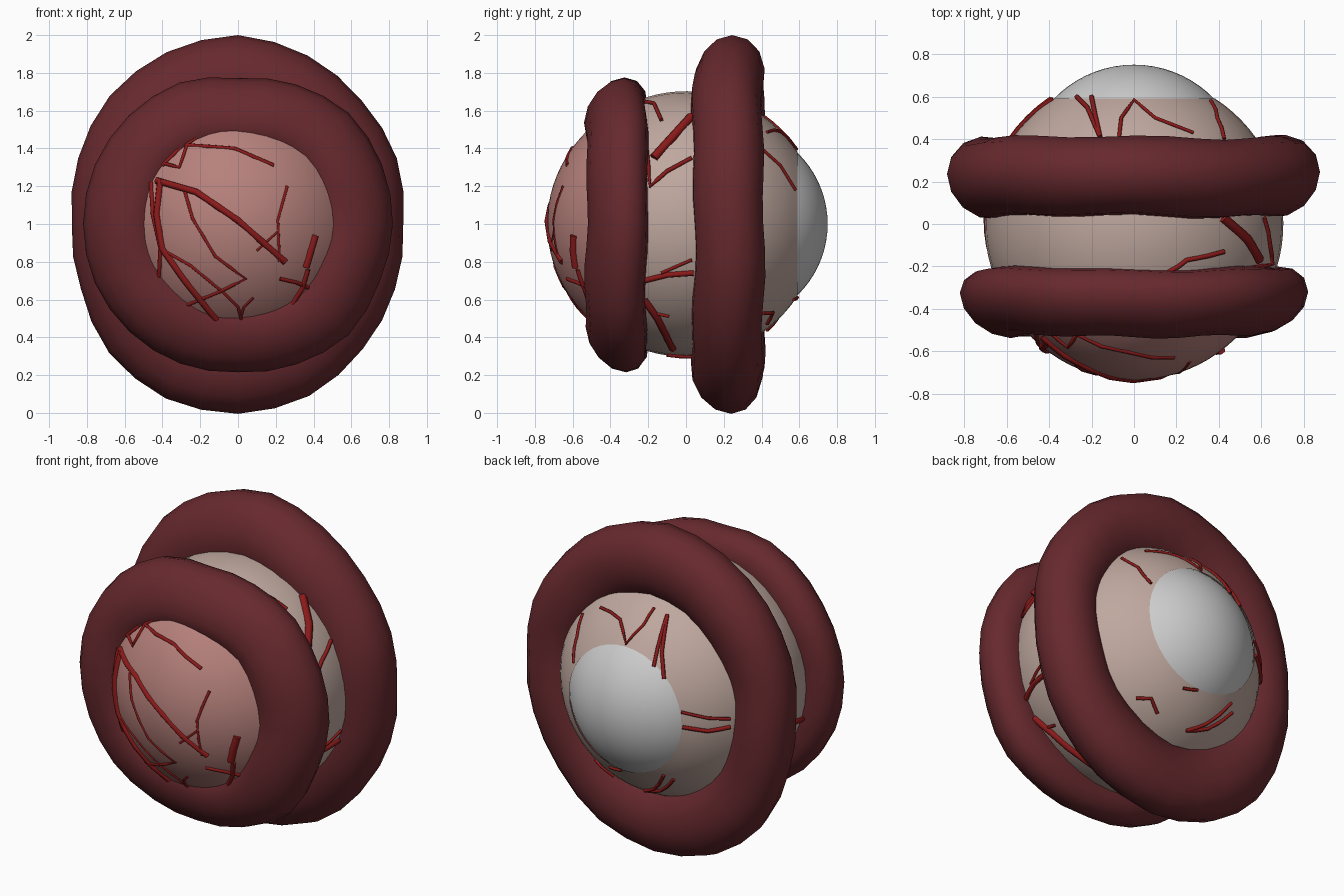
import bpy, bmesh, math
from mathutils import Vector

if "Cube" in bpy.data.objects:
    bpy.data.objects.remove(bpy.data.objects["Cube"])

C = Vector((0, 0, 1))   # eye centre
R = 0.703               # eye radius


def material(name, rgb):
    m = bpy.data.materials.new(name)
    m.diffuse_color = (*rgb, 1)
    m.use_nodes = True
    m.node_tree.nodes["Principled BSDF"].inputs["Base Color"].default_value = m.diffuse_color
    return m


SCLERA = material("sclera", (0.52, 0.39, 0.345))
PINK = material("pink_tissue", (0.47, 0.22, 0.20))
MUSCLE = material("muscle", (0.135, 0.022, 0.027))
BLOOD = material("blood_vessel", (0.26, 0.01, 0.01))


def add_mesh(name, bm, mat):
    bmesh.ops.remove_doubles(bm, verts=bm.verts, dist=1e-5)
    bmesh.ops.recalc_face_normals(bm, faces=bm.faces)
    me = bpy.data.meshes.new(name)
    bm.to_mesh(me)
    bm.free()
    for p in me.polygons:
        p.use_smooth = True
    if mat:
        me.materials.append(mat)
    ob = bpy.data.objects.new(name, me)
    bpy.context.collection.objects.link(ob)
    return ob


def lathe(name, profile, mat, n=40):
    """Spin (radius, y) points about the front-to-back axis."""
    bm = bmesh.new()
    vs = [bm.verts.new((r, y, 1)) for r, y in profile]
    es = [bm.edges.new(p) for p in zip(vs, vs[1:])]
    bmesh.ops.spin(bm, geom=vs + es, cent=C, axis=(0, 1, 0),
                   angle=2 * math.pi, steps=n, use_merge=True)
    return add_mesh(name, bm, mat)


def arc(rx, ry, y0, a0, a1, n):
    return [(abs(rx * math.cos(a0 + (a1 - a0) * i / n)),
             y0 + ry * math.sin(a0 + (a1 - a0) * i / n)) for i in range(n + 1)]


# Eyeball: pink front, pale body, white bulging dome at the back
front_a = math.asin(-0.5)
back_a = math.asin(0.59 / R)
lathe("eye_front", arc(R, 0.735, 0, -math.pi / 2, front_a, 14), PINK)
lathe("eye_body", arc(R, R, 0, front_a, back_a, 20), SCLERA)
lathe("cornea", arc(0.525, 0.525, 0.225, math.asin(0.33 / 0.525), math.pi / 2, 10), None)


def muscle_ring(name, y0, outer, rad, rad_z, depth, shear, phase, n=32, m=14):
    """Lumpy torus; outer = outer radii at even angles from +x towards +z."""
    k = len(outer)
    rows = []
    bm = bmesh.new()
    for i in range(n):
        a = 2 * math.pi * i / n
        f = i * k / n
        j, t = int(f), f - int(f)
        ro = outer[j] * (1 - t) + outer[(j + 1) % k] * t
        rr = rad + rad_z * abs(math.sin(a))
        yc = y0 + 0.006 * math.sin(3 * a + phase)
        row = []
        for q in range(m):
            b = 2 * math.pi * q / m
            lump = 1 + 0.04 * math.sin(7 * a + phase + 2 * math.sin(b))
            r = ro - rr + rr * math.cos(b)
            y = yc + depth * lump * math.sin(b) + shear * math.cos(b)
            row.append(bm.verts.new((r * math.cos(a), y, 1 + r * math.sin(a))))
        rows.append(row)
    for i in range(n):
        p, s = rows[i], rows[(i + 1) % n]
        for q in range(m):
            bm.faces.new((p[q], s[q], s[(q + 1) % m], p[(q + 1) % m]))
    return add_mesh(name, bm, MUSCLE)


# Two muscle rings
muscle_ring("front_muscle_ring", -0.367,
            [.82, .825, .83, .80, .772, .81, .815, .82,
             .82, .82, .81, .80, .785, .805, .83, .81], 0.195, 0, 0.155, 0.045, 0.5)
muscle_ring("back_muscle_ring", 0.222,
            [.875, .91, .925, .965, 1.0, .985, .96, .915,
             .88, .90, .965, 1.0, 1.005, .985, .935, .90], 0.195, 0.035, 0.187, 0.02, 2.0)


def vessels(name, axis, sign, paths):
    """Flat-view paths laid onto the eye surface along one axis."""
    cu = bpy.data.curves.new(name, 'CURVE')
    cu.dimensions = '3D'
    cu.bevel_depth = 1.0
    cu.bevel_resolution = 1
    cu.use_fill_caps = True
    for rad, pts in paths:
        fine = []
        for a, b in zip(pts, pts[1:]):
            a, b = Vector(a), Vector(b)
            fine += [a, (a + b) / 2]
        fine.append(Vector(pts[-1]))
        sp = cu.splines.new('POLY')
        sp.points.add(len(fine) - 1)
        for p, (u, v) in zip(sp.points, fine):
            if axis != 2:
                v -= 1
            rest = R + 0.004
            h = sign * math.sqrt(max(rest * rest - u * u - v * v, 0))
            if axis == 1:
                h *= 1.035
            co = [u, v]
            co.insert(axis, h)
            p.co = (co[0], co[1], co[2] + 1, 1)
            p.radius = rad
    cu.materials.append(BLOOD)
    ob = bpy.data.objects.new(name, cu)
    bpy.context.collection.objects.link(ob)


# Blood vessels, front (x, z)
vessels("front_vessels", 1, -1, [
    (.019, [(-.43, 1.23), (-.22, 1.17), (0, 1.02), (.25, .8)]),
    (.011, [(-.40, 1.31), (-.29, 1.42), (-.02, 1.40), (.19, 1.31)]),
    (.010, [(-.39, 1.32), (-.31, 1.30), (-.27, 1.42), (-.19, 1.48)]),
    (.020, [(-.41, 1.23), (-.43, 1.05), (-.40, .87), (-.28, .7), (-.11, .49)]),
    (.012, [(-.46, 1.22), (-.45, 1.05), (-.41, .87), (-.42, .68)]),
    (.010, [(-.28, 1.17), (-.24, 1.03), (-.12, .83), (.04, .71), (-.1, .64), (-.27, .57)]),
    (.009, [(-.41, .87), (-.25, .78), (-.08, .64), (0, .56), (.02, .49)]),
    (.009, [(.26, 1.2), (.21, 1.02), (.22, .8)]),
    (.007, [(.21, .96), (.1, .86)]),
    (.021, [(.41, .94), (.36, .77)]),
    (.014, [(.37, .76), (.34, .66), (.27, .55)]),
    (.011, [(.22, .71), (.31, .69), (.40, .65)]),
    (.007, [(.08, .61), (.03, .56), (.01, .49)])])

# Right side and left side (y, z)
vessels("right_vessels", 0, 1, [
    (.024, [(-.17, 1.35), (.03, 1.57)]),
    (.011, [(-.21, 1.42), (-.19, 1.2), (-.1, 1.28), (.03, 1.35)]),
    (.011, [(-.23, 1.65), (-.17, 1.64), (-.13, 1.55)]),
    (.016, [(-.22, .7), (-.1, .73), (.04, .74)]),
    (.009, [(-.13, .74), (.03, .81)]),
    (.020, [(-.22, .6), (-.15, .5), (-.07, .34)]),
    (.009, [(-.18, .53), (-.09, .51)]),
    (.009, [(.4, 1.4), (.5, 1.31), (.58, 1.18)])])
vessels("left_vessels", 0, -1, [
    (.012, [(.40, .97), (.5, .96), (.59, .99)]),
    (.009, [(.40, 1.02), (.5, 1.04), (.59, 1.08)]),
    (.016, [(-.22, .8), (-.1, .84), (.03, .86)])])

# Top and bottom (x, y)
vessels("top_vessels", 2, 1, [
    (.011, [(-.27, .6), (-.22, .55), (-.16, .41)]),
    (.011, [(-.2, .6), (-.18, .5), (-.16, .41)]),
    (.009, [(-.07, .41), (-.06, .5), (0, .585), (.1, .5), (.28, .43)])])
vessels("bottom_vessels", 2, -1, [
    (.010, [(.33, .41), (.26, .46), (.19, .43)]),
    (.010, [(-.02, .43), (-.12, .48), (-.24, .56)]),
    (.010, [(-.02, .43), (-.15, .46), (-.28, .52)]),
    (.009, [(.12, .57), (.03, .59)]),
    (.012, [(.1, -.1), (.08, .03)])])
